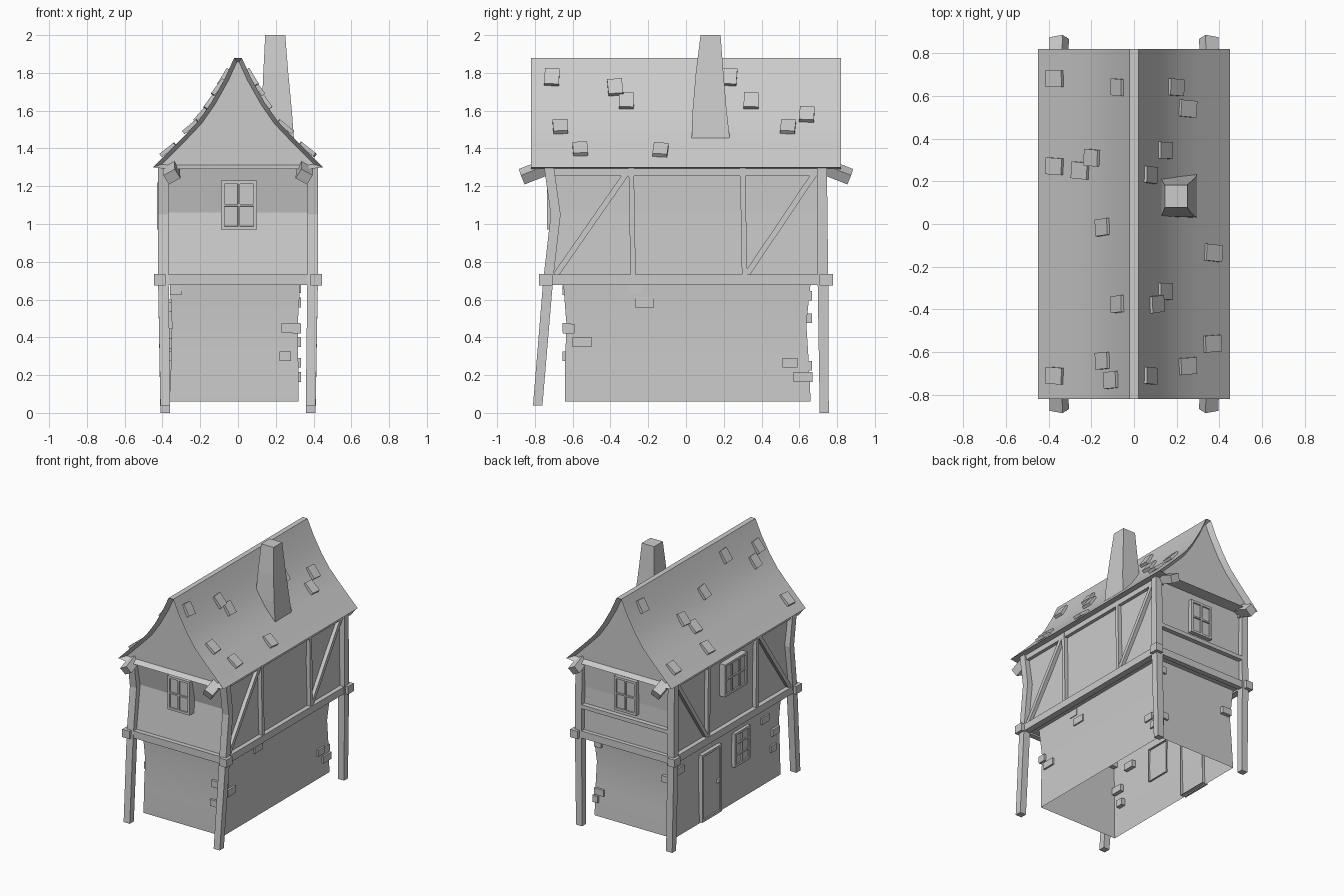
import bpy, bmesh, math, random
from mathutils import Matrix, Vector

random.seed(4)
cube = bpy.data.objects.get("Cube")
if cube:
    bpy.data.objects.remove(cube)


def finish(name, bm, matrix=None, smooth=None):
    if matrix:
        bm.transform(matrix)
    bmesh.ops.recalc_face_normals(bm, faces=bm.faces)
    mesh = bpy.data.meshes.new(name)
    bm.to_mesh(mesh)
    bm.free()
    obj = bpy.data.objects.new(name, mesh)
    bpy.context.collection.objects.link(obj)
    if smooth:
        bpy.ops.object.select_all(action='DESELECT')
        obj.select_set(True)
        bpy.context.view_layer.objects.active = obj
        bpy.ops.object.shade_smooth_by_angle(angle=math.radians(smooth))
    return obj


def box(name, centre, size, rotation=None):
    bm = bmesh.new()
    bmesh.ops.create_cube(bm, size=1)
    matrix = Matrix.Translation(centre) @ (rotation or Matrix()) @ Matrix.Diagonal((*size, 1))
    return finish(name, bm, matrix)


def beam(name, start, end, width, depth, roll=0):
    """Rectangular timber running between two points."""
    a, b = Vector(start), Vector(end)
    along = (b - a).normalized()
    side = along.cross(Vector((1, 0, 0))).normalized()
    frame = Matrix((side, along.cross(side), along)).transposed().to_4x4()
    rot = frame @ Matrix.Rotation(roll, 4, 'Z')
    return box(name, (a + b) / 2, (width, depth, (b - a).length), rot)


def loft(name, sections, bottom=True, top=True, smooth=None):
    """Rectangular sections (x, y, z, half width, half depth) joined upward."""
    bm = bmesh.new()
    corners = ((-1, -1), (1, -1), (1, 1), (-1, 1))
    rings = [[bm.verts.new((x + i * hx, y + j * hy, z)) for i, j in corners]
             for x, y, z, hx, hy in sections]
    for low, high in zip(rings, rings[1:]):
        for i in range(4):
            k = (i + 1) % 4
            bm.faces.new((low[i], low[k], high[k], high[i]))
    if bottom:
        bm.faces.new(rings[0][::-1])
    if top:
        bm.faces.new(rings[-1])
    return finish(name, bm, smooth=smooth)


def panel(name, centre, width, height, cols, rows, turn, depth=0.04):
    """Framed window or door with recessed panes, turned to face its wall."""
    bm = bmesh.new()
    bmesh.ops.create_grid(bm, x_segments=cols, y_segments=rows, size=0.5,
                          matrix=Matrix.Diagonal((width, height, 1, 1)))
    front = bm.faces[:]
    rim = [e for e in bm.edges if e.is_boundary]
    made = bmesh.ops.extrude_edge_only(bm, edges=rim)["geom"]
    bmesh.ops.translate(bm, verts=[v for v in made if isinstance(v, bmesh.types.BMVert)],
                        vec=(0, 0, -depth))
    bmesh.ops.inset_region(bm, faces=front, thickness=0.012, use_even_offset=True)
    bmesh.ops.inset_individual(bm, faces=front, thickness=0.008)
    bmesh.ops.inset_individual(bm, faces=front, thickness=0.001, depth=-0.01)
    matrix = (Matrix.Translation(centre) @ Matrix.Rotation(turn, 4, 'Z')
              @ Matrix.Rotation(math.pi / 2, 4, 'X'))
    return finish(name, bm, matrix)


# Stone ground floor, open underneath, and jettied upper floor
loft("ground_floor_walls", [(-.02, .01, .06, .34, .65), (-.018, .005, .27, .337, .645),
                            (-.017, .002, .47, .333, .635), (-.015, .005, .69, .345, .655)],
     bottom=False, top=False, smooth=30)
loft("upper_floor_walls", [(0, 0, .69, .385, .72), (0, .02, 1.06, .38, .69),
                           (0, 0, 1.3, .385, .72)])

# Corner posts, collars, floor beams, eave timbers and side framing
for side, hand in ((1, "left"), (-1, "right")):
    x = side * .395
    loft(f"front_post_{hand}", [(side * .385, -.785, .04, .026, .025), (x, -.73, .7, .028, .026),
                                (x, -.69, 1.05, .028, .026), (x, -.725, 1.3, .028, .026)])
    loft(f"back_post_{hand}", [(side * .385, .732, 0, .026, .024), (x, .725, .7, .028, .028),
                               (x, .72, 1.3, .028, .026)])
    beam(f"side_floor_beam_{hand}", (x, -.72, .705), (x, .72, .705), .055, .05)
    beam(f"eave_beam_{hand}", (side * .38, -.74, 1.275), (side * .38, .74, 1.275), .04, .06)
    for end, place in ((-1, "front"), (1, "back")):
        box(f"collar_{place}_{hand}", (side * .415, end * .742, .705), (.062, .07, .06))
        beam(f"eave_end_{place}_{hand}", (side * .355, end * .68, 1.325),
             (side * .35, end * .87, 1.25), .06, .07, math.radians(30 * side * end))
    for y, lean in ((-.28, -.01), (.31, -.01)):
        beam(f"stud_{hand}", (x, y, .72), (x, y + lean, 1.3), .028, .035)
    beam(f"front_brace_{hand}", (x, -.69, .73), (x, -.3, 1.29), .03, .03)
    beam(f"back_brace_{hand}", (x, .32, .73), (x, .69, 1.28), .03, .03)
box("front_floor_beam", (0, -.73, .705), (.78, .04, .055))
box("back_floor_beam", (0, .73, .705), (.78, .04, .055))
box("back_rail", (0, .73, .92), (.78, .04, .03))

# Flared roof with recessed gable ends
slope = [(.02, 1.88), (.07, 1.77), (.14, 1.645), (.21, 1.545), (.30, 1.45), (.45, 1.3)]
outline = slope + [(.37, 1.29)]
outline += [(-x, z) for x, z in reversed(outline)]
bm = bmesh.new()
gable = bm.faces.new([bm.verts.new((x, -.82, z)) for x, z in outline])
made = bmesh.ops.extrude_face_region(bm, geom=[gable], use_keep_orig=True)["geom"]
bmesh.ops.translate(bm, vec=(0, 1.64, 0),
                    verts=[v for v in made if isinstance(v, bmesh.types.BMVert)])
bmesh.ops.recalc_face_normals(bm, faces=bm.faces)
ends = [f for f in bm.faces if abs(f.normal.y) > .9]
bmesh.ops.inset_individual(bm, faces=ends, thickness=.022, depth=-.04, use_even_offset=True)
finish("roof", bm, smooth=25)

# Loose roof tiles lying along the slope
left_tiles = [(.19, .64), (.245, .54), (.14, .345), (.07, .23), (.365, -.135),
              (.14, -.315), (.1, -.375), (.36, -.56), (.245, -.665), (.07, -.71)]
right_tiles = [(.365, .68), (.07, .64), (.19, .31), (.245, .25), (.365, .27),
               (.14, -.015), (.07, -.375), (.14, -.64), (.1, -.73), (.365, -.71)]
for side, tiles in ((1, left_tiles), (-1, right_tiles)):
    for x, y in tiles:
        (x0, z0), (x1, z1) = next(p for p in zip(slope, slope[1:]) if p[1][0] >= x)
        z = z0 + (z1 - z0) * (x - x0) / (x1 - x0)
        pitch = math.atan2(z0 - z1, x1 - x0) - .12
        rot = (Matrix.Rotation(side * pitch, 4, 'Y')
               @ Matrix.Rotation(random.uniform(-.1, .1), 4, 'Z'))
        box("roof_tile", (side * (x + .006), y, z + .008), (.095, .078, .022), rot)

# Tapered crooked chimney
loft("chimney", [(.2, .133, 1.4, .1, .105), (.205, .125, 1.6, .08, .09),
                 (.2, .125, 1.8, .066, .073), (.197, .13, 2, .053, .053)])

# Windows and door
quarter = math.pi / 2
panel("front_window", (.005, -.735, 1.1), .19, .26, 2, 2, 0, .06)
panel("back_window", (0, .745, 1.1), .19, .26, 2, 2, 2 * quarter)
panel("side_upper_window", (-.43, 0, 1.095), .27, .25, 3, 2, -quarter, .06)
panel("side_lower_window", (-.38, -.15, .47), .19, .26, 2, 3, -quarter)
panel("door", (-.385, .23, .33), .24, .52, 1, 1, -quarter, .05)
box("door_handle", (-.383, .15, .32), (.02, .02, .03))

# Stones standing proud of the ground floor walls
for y, z, w in ((-.62, .445, .06), (-.55, .375, .1), (-.22, .585, .1), (-.27, .66, .07),
                (.55, .265, .08), (.62, .19, .1)):
    box("left_wall_stone", (.31, y, z), (.045, w, .052))
for y, z, w in ((.58, .56, .08), (-.45, .56, .09), (-.58, .42, .09), (-.55, .3, .06)):
    box("right_wall_stone", (-.345, y, z), (.045, w, .052))
for x, z, w in ((.28, .45, .1), (.25, .3, .06), (-.33, .65, .06)):
    box("front_wall_stone", (x, -.632, z), (w, .045, .05))
for x, z, w in ((.28, .25, .08), (-.3, .5, .08), (.29, .62, .06)):
    box("back_wall_stone", (x, .645, z), (w, .045, .05))
